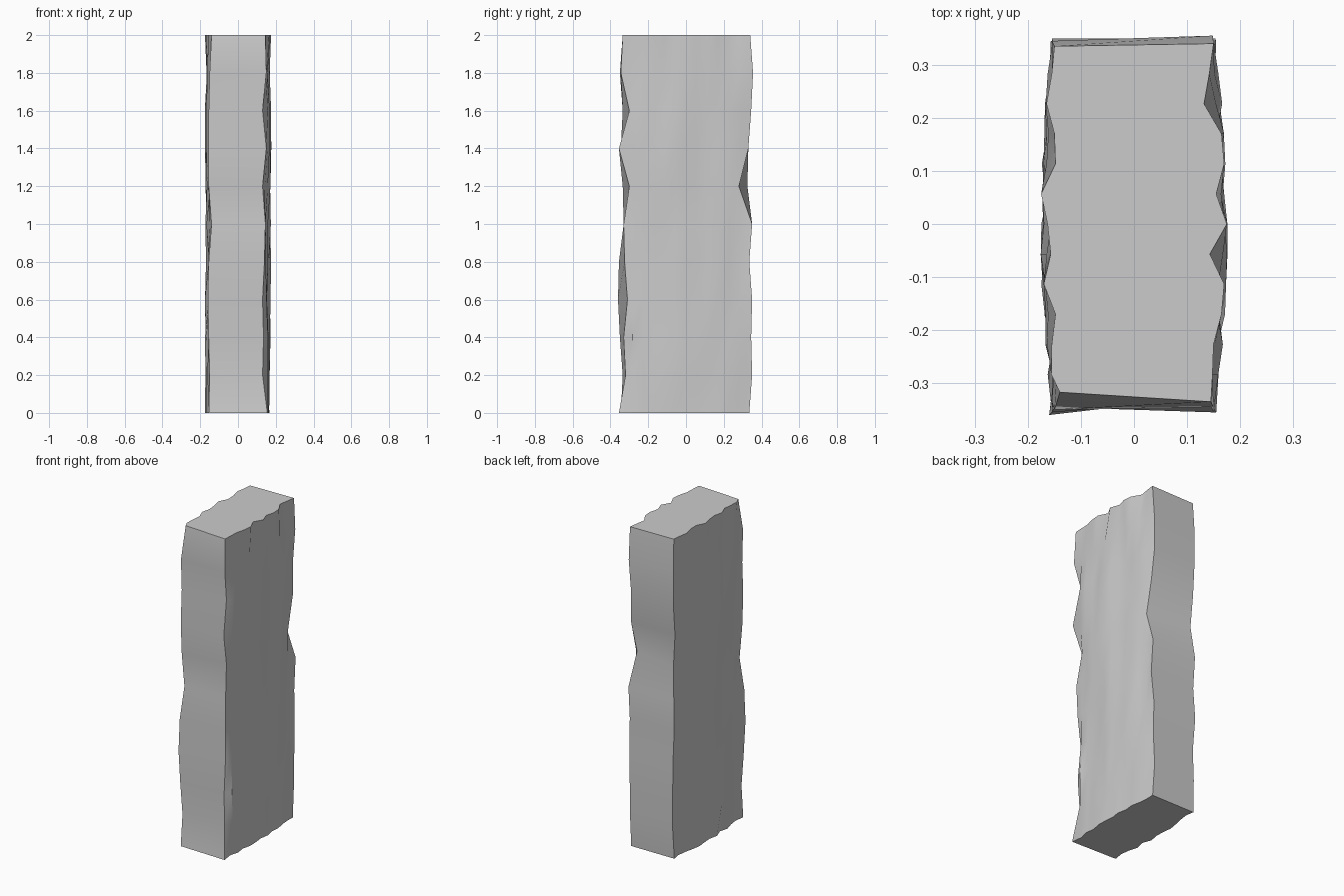
import bpy, bmesh, random

if "Cube" in bpy.data.objects:
    bpy.data.objects.remove(bpy.data.objects["Cube"])

random.seed(7)
LEVELS, COLS = 11, 13          # rows every 0.2 up, columns across the wide faces

# Chipped vertical corner edges, read level by level from the ground up
corner_y = {
    (1, 0):  [-.355, -.32, -.33, -.31, -.325, -.33, -.30, -.355, -.30, -.345, -.335],
    (-1, 0): [-.345, -.335, -.35, -.36, -.355, -.33, -.335, -.345, -.335, -.35, -.317],
    (1, 1):  [.335, .35, .345, .35, .335, .35, .28, .33, .345, .355, .34],
    (-1, 1): [.335, .345, .34, .35, .335, .345, .325, .33, .345, .345, .335],
}
front_x = {
    1:  [.155, .13, .135, .13, .14, .145, .13, .15, .13, .15, .145],
    -1: [.155, .15, .155, .16, .155, .14, .155, .155, .155, .15, .14],
}
# Half thickness along the top rim, front to back
top_x = {
    1:  [.145, .148, .15, .165, .17, .143, .175, .155, .17, .165, .132, .142, .15],
    -1: [.14, .156, .155, .148, .17, .157, .163, .175, .148, .15, .165, .155, .15],
}


def side_point(side, level, col):
    """Point on a wide face: slight bulge in the middle with rough chips."""
    t = col / (COLS - 1)
    y0, y1 = corner_y[(side, 0)][level], corner_y[(side, 1)][level]
    y = -.34 + .68 * t
    if col == 0:
        y = y0
    elif col == COLS - 1:
        y = y1
    else:
        y = max(y0 + .012 * col, min(y1 - .012 * (COLS - 1 - col), y))
    bulge = 1 - (2 * t - 1) ** 2
    x = .147 + .020 * bulge + random.uniform(-.011, .010)
    if level == LEVELS - 1:
        x = top_x[side][col]
    elif col == 0:
        x = front_x[side][level]
    return (side * x, y, level * .2)


# Slab: stacked rings, front to back on the right then back to front on the left
bm = bmesh.new()
rings = []
for level in range(LEVELS):
    pts = [side_point(1, level, c) for c in range(COLS)]
    pts += [side_point(-1, level, c) for c in reversed(range(COLS))]
    rings.append([bm.verts.new(p) for p in pts])

n = 2 * COLS
for low, high in zip(rings, rings[1:]):
    for i in range(n):
        j = (i + 1) % n
        bm.faces.new((low[i], low[j], high[j], high[i]))

# Flat end caps
bm.faces.new(rings[-1])
bm.faces.new(list(reversed(rings[0])))

mesh = bpy.data.meshes.new("rough_slab")
bm.to_mesh(mesh)
bm.free()
slab = bpy.data.objects.new("rough_slab", mesh)
bpy.context.collection.objects.link(slab)

# Soft faces with crisp corner edges
bpy.context.view_layer.objects.active = slab
slab.select_set(True)
bpy.ops.object.shade_smooth_by_angle(angle=0.6)
